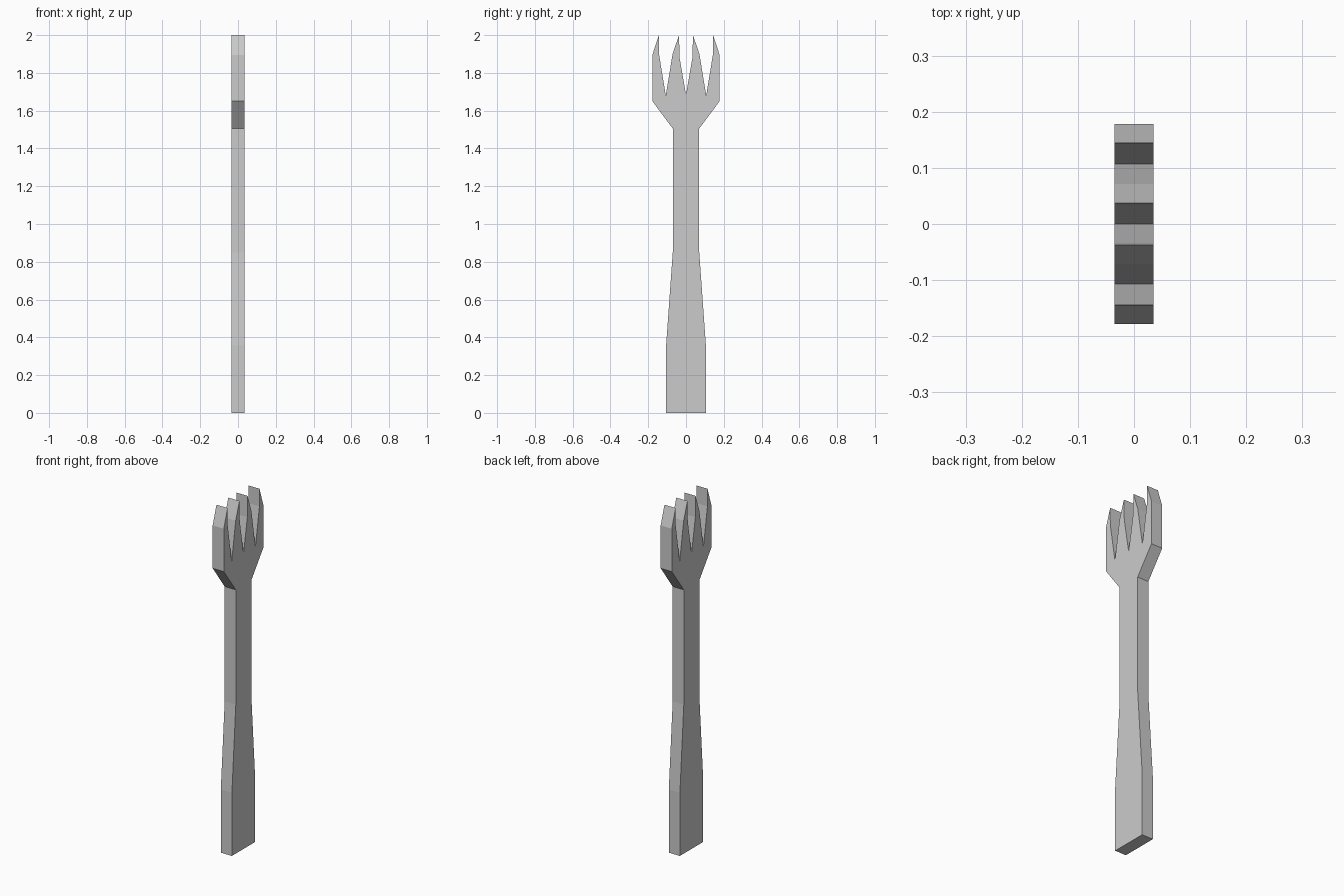
import bpy, bmesh

if "Cube" in bpy.data.objects:
    bpy.data.objects.remove(bpy.data.objects["Cube"])

HALF_THICK = 0.035

# Right half of the outline (y, z): handle, neck, shoulder, outer tine, inner tine
half = [
    (0.105, 0.0), (0.105, 0.36), (0.07, 0.85), (0.07, 1.505),
    (0.178, 1.65), (0.178, 1.895), (0.144, 2.0), (0.143, 1.9),
    (0.107, 1.68), (0.071, 1.9), (0.037, 2.0), (0.034, 1.88),
]
valley = [(0.0, 1.685)]
outline = half + valley + [(-y, z) for y, z in reversed(half)]

# Fork: flat outline extruded through its thickness
bm = bmesh.new()
face = bm.faces.new([bm.verts.new((-HALF_THICK, y, z)) for y, z in outline])
ret = bmesh.ops.extrude_face_region(bm, geom=[face], use_keep_orig=True)
verts = [v for v in ret["geom"] if isinstance(v, bmesh.types.BMVert)]
bmesh.ops.translate(bm, verts=verts, vec=(2 * HALF_THICK, 0, 0))
bmesh.ops.recalc_face_normals(bm, faces=bm.faces)

mesh = bpy.data.meshes.new("fork")
bm.to_mesh(mesh)
bm.free()
fork = bpy.data.objects.new("fork", mesh)
bpy.context.collection.objects.link(fork)
